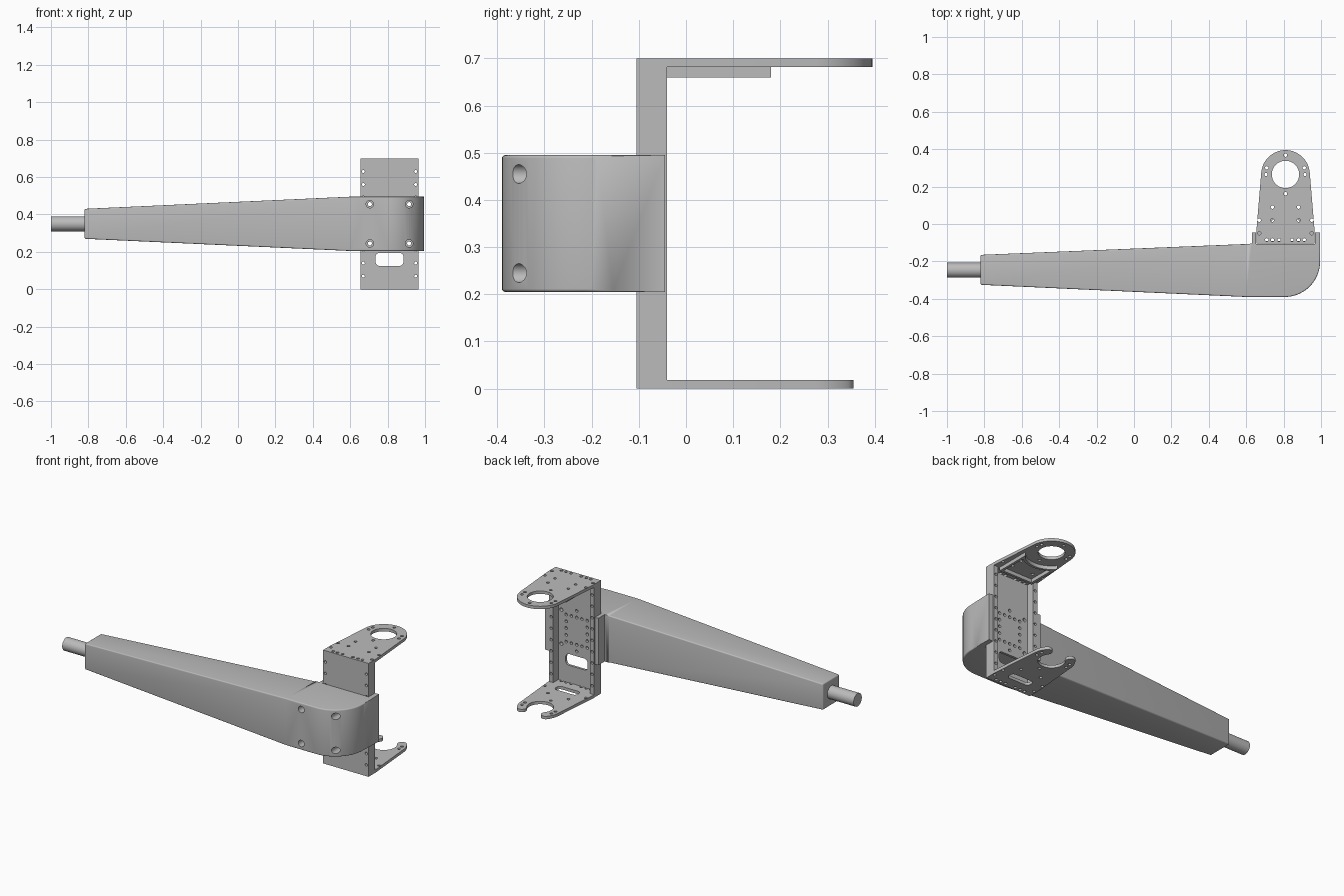
import bpy
import bmesh
from math import radians, cos, sin
from mathutils import Matrix

if "Cube" in bpy.data.objects:
    bpy.data.objects.remove(bpy.data.objects["Cube"])

COLOUR = (0.5, 0.5, 0.5, 1)
grey = bpy.data.materials.new("machined grey")
grey.use_nodes = True
grey.diffuse_color = COLOUR
grey.node_tree.nodes["Principled BSDF"].inputs["Base Color"].default_value = COLOUR

CX, CY = 0.81, 0.265          # bearing axis of the bracket
HALF = 0.155                  # bracket half width
FRONT, BACK = -0.105, -0.04   # bracket channel depth
ARM_Z = 0.35


def add_object(name, mesh):
    obj = bpy.data.objects.new(name, mesh)
    bpy.context.collection.objects.link(obj)
    return obj


def finish(obj):
    obj.data.materials.clear()
    obj.data.materials.append(grey)
    bpy.ops.object.select_all(action='DESELECT')
    obj.select_set(True)
    bpy.context.view_layer.objects.active = obj
    bpy.ops.object.shade_smooth_by_angle(angle=radians(35))


def evaluated(obj):
    bpy.context.view_layer.update()
    dg = bpy.context.evaluated_depsgraph_get()
    return bpy.data.meshes.new_from_object(obj.evaluated_get(dg))


def arc(cx, cy, r, a, b, n=16):
    angles = [radians(a + (b - a) * i / n) for i in range(n + 1)]
    return [(cx + r * cos(t), cy + r * sin(t)) for t in angles]


def circle(x, y, r, n=16):
    return arc(x, y, r, 0, 360, n)[:-1]


def rounded_rect(x, y, hx, hy, r):
    pts = []
    for sx, sy, a in ((1, 1, 0), (-1, 1, 90), (-1, -1, 180), (1, -1, 270)):
        pts += arc(x + sx * (hx - r), y + sy * (hy - r), r, a, a + 90, 6)
    return pts


def rect(x0, x1, y0, y1):
    return [(x0, y0), (x1, y0), (x1, y1), (x0, y1)]


def plate(name, loops, lo, hi, upright=False):
    """Flat plate with holes; upright plates are drawn in x-z."""
    curve = bpy.data.curves.new(name, 'CURVE')
    curve.dimensions = '2D'
    curve.fill_mode = 'BOTH'
    curve.extrude = (hi - lo) / 2
    for pts in loops:
        spline = curve.splines.new('POLY')
        spline.points.add(len(pts) - 1)
        for p, (x, y) in zip(spline.points, pts):
            p.co = (x, y, 0, 1)
        spline.use_cyclic_u = True
    temp = add_object("temp", curve)
    mesh = evaluated(temp)
    bpy.data.objects.remove(temp)
    mid = (lo + hi) / 2
    if upright:
        mesh.transform(Matrix.Translation((0, mid, 0)) @ Matrix.Rotation(radians(90), 4, 'X'))
    else:
        mesh.transform(Matrix.Translation((0, 0, mid)))
    finish(add_object(name, mesh))


def cylinder_mesh(name, centres, r, lo, hi, axis, n=24):
    bm = bmesh.new()
    turn = Matrix.Rotation(radians(90), 4, 'Y' if axis == 'X' else 'X')
    for c in centres:
        bmesh.ops.create_cone(bm, cap_ends=True, segments=n, radius1=r, radius2=r,
                              depth=hi - lo, matrix=Matrix.Translation(c) @ turn)
    mesh = bpy.data.meshes.new(name)
    bm.to_mesh(mesh)
    bm.free()
    return mesh


# Tapered arm with a rounded elbow and two cheeks that clasp the bracket
outline = [(-0.82, -0.325), (0.6, -0.39)]
outline += arc(0.805, -0.2, 0.19, -90, 0, 18)
outline += [(0.995, -0.045), (0.967, -0.045), (0.967, -0.107), (0.653, -0.107),
            (0.653, -0.045), (0.63, -0.045), (0.63, -0.105), (0.6, -0.107),
            (-0.82, -0.165)]
bm = bmesh.new()
base = bm.faces.new([bm.verts.new((x, y, -1)) for x, y in outline])
top = bmesh.ops.extrude_face_region(bm, geom=[base])
for v in top["geom"]:
    if isinstance(v, bmesh.types.BMVert):
        v.co.z = 1
bmesh.ops.bisect_plane(bm, geom=bm.verts[:] + bm.edges[:] + bm.faces[:], dist=0.0001,
                       plane_co=(0.6, 0, 0), plane_no=(1, 0, 0))
bmesh.ops.recalc_face_normals(bm, faces=bm.faces)
for v in bm.verts:
    t = min(1, (v.co.x + 0.82) / 1.42)
    v.co.z = ARM_Z + v.co.z * (0.08 + 0.065 * t)
soft = []
for e in bm.edges:
    a, b = e.verts
    clasp = min(a.co.x, b.co.x) > 0.59 and max(a.co.y, b.co.y) > -0.11
    if not clasp and len(e.link_faces) == 2 and e.calc_face_angle() > radians(40):
        soft.append(e)
bmesh.ops.bevel(bm, geom=soft, offset=0.016, segments=4, profile=0.5,
                affect='EDGES', clamp_overlap=True)
mesh = bpy.data.meshes.new("arm")
bm.to_mesh(mesh)
bm.free()
arm = add_object("arm", mesh)

# Counterbored screw holes in the elbow
screws = [(x, z) for x in (0.705, 0.915) for z in (0.245, 0.455)]
cutters = []
for r, lo, hi in ((0.02, -0.5, -0.2), (0.011, -0.5, 0)):
    centres = [(x, (lo + hi) / 2, z) for x, z in screws]
    cutter = add_object("screw_cutter", cylinder_mesh("cutter", centres, r, lo, hi, 'Y'))
    cutter.hide_render = True
    mod = arm.modifiers.new("screw holes", 'BOOLEAN')
    mod.operation = 'DIFFERENCE'
    mod.solver = 'EXACT'
    mod.object = cutter
    cutters.append(cutter)
cut_mesh = evaluated(arm)
arm.modifiers.clear()
arm.data = cut_mesh
for c in cutters:
    bpy.data.objects.remove(c)
finish(arm)

# Round shaft at the narrow end
finish(add_object("shaft", cylinder_mesh("shaft", [(-0.9, -0.247, ARM_Z)], 0.04,
                                         -1, -0.8, 'X', 40)))

# Bracket channel: web with slot and bolt pattern, two drilled side rails
holes = [circle(x, z, 0.011) for x, z in screws]
step = 0.042
for i in range(-2, 3):
    for j in range(-2, 3):
        if max(abs(i), abs(j)) == 2:
            holes.append(circle(CX + i * 0.036, ARM_Z + j * step, 0.009))
holes += [circle(CX, ARM_Z + s * 0.125, 0.009) for s in (-1, 1)]
holes.append(rounded_rect(CX, 0.16, 0.075, 0.035, 0.022))
inner = HALF - 0.03
plate("bracket_web", [rect(CX - inner, CX + inner, 0.018, 0.682)] + holes,
      FRONT, FRONT + 0.015, True)
for side, s in (("left", 1), ("right", -1)):
    x = CX + s * (HALF - 0.015)
    drill = [circle(x, 0.07 * k, 0.008) for k in range(1, 10)]
    plate(side + "_rail", [rect(x - 0.015, x + 0.015, 0.018, 0.682)] + drill,
          FRONT, BACK, True)

# Bolt holes shared by the top and bottom plates
shared = []
for s in (-1, 1):
    spots = [(0.14, 0.02), (0.14, -0.05), (0.07, 0.09), (0.035, -0.085),
             (0.07, -0.085), (0.1, -0.085), (0.104, CY), (0.1, CY + 0.035)]
    shared += [circle(CX + s * x, y, 0.009) for x, y in spots]
shared.append(circle(CX, CY - 0.103, 0.009))

# Top plate with the bearing hole
shoulder = [(CX - HALF, -0.03), (CX - HALF, FRONT), (CX + HALF, FRONT), (CX + HALF, -0.03)]
plate("top_plate", [shoulder + arc(CX, CY, 0.13, 5, 175, 40), circle(CX, CY, 0.073, 48),
                    circle(CX, CY + 0.103, 0.009)] + shared
      + [circle(CX + s * 0.07, 0.02, 0.009) for s in (-1, 1)], 0.682, 0.7)

# Bottom plate ending in an open hook with rounded tips
TIP = 37.5
hook = arc(CX, CY, 0.13, 5, TIP, 8)
tips = [(CX + s * 0.1025 * cos(radians(TIP)), CY + 0.1025 * sin(radians(TIP))) for s in (1, -1)]
hook += arc(*tips[0], 0.0275, TIP, TIP + 180, 12)[1:]
hook += arc(CX, CY, 0.075, TIP, -180 - TIP, 36)[1:]
hook += arc(*tips[1], 0.0275, -TIP, 180 - TIP, 12)[1:]
hook += arc(CX, CY, 0.13, 180 - TIP, 175, 8)[1:]
plate("bottom_plate", [shoulder + hook, rounded_rect(CX, 0.0, 0.075, 0.026, 0.02)] + shared,
      0, 0.018)

# Raised rim under the top plate, hollowed around the bearing
rim = [(CX - 0.115, BACK), (CX + 0.115, BACK)] + arc(CX, CY, 0.143, -36.5, -143.5, 20)
well = [(CX - 0.1, BACK + 0.015), (CX + 0.1, BACK + 0.015)] + arc(CX, CY, 0.158, -50.7, -129.3, 20)
plate("top_plate_rim", [rim, well], 0.66, 0.682)
